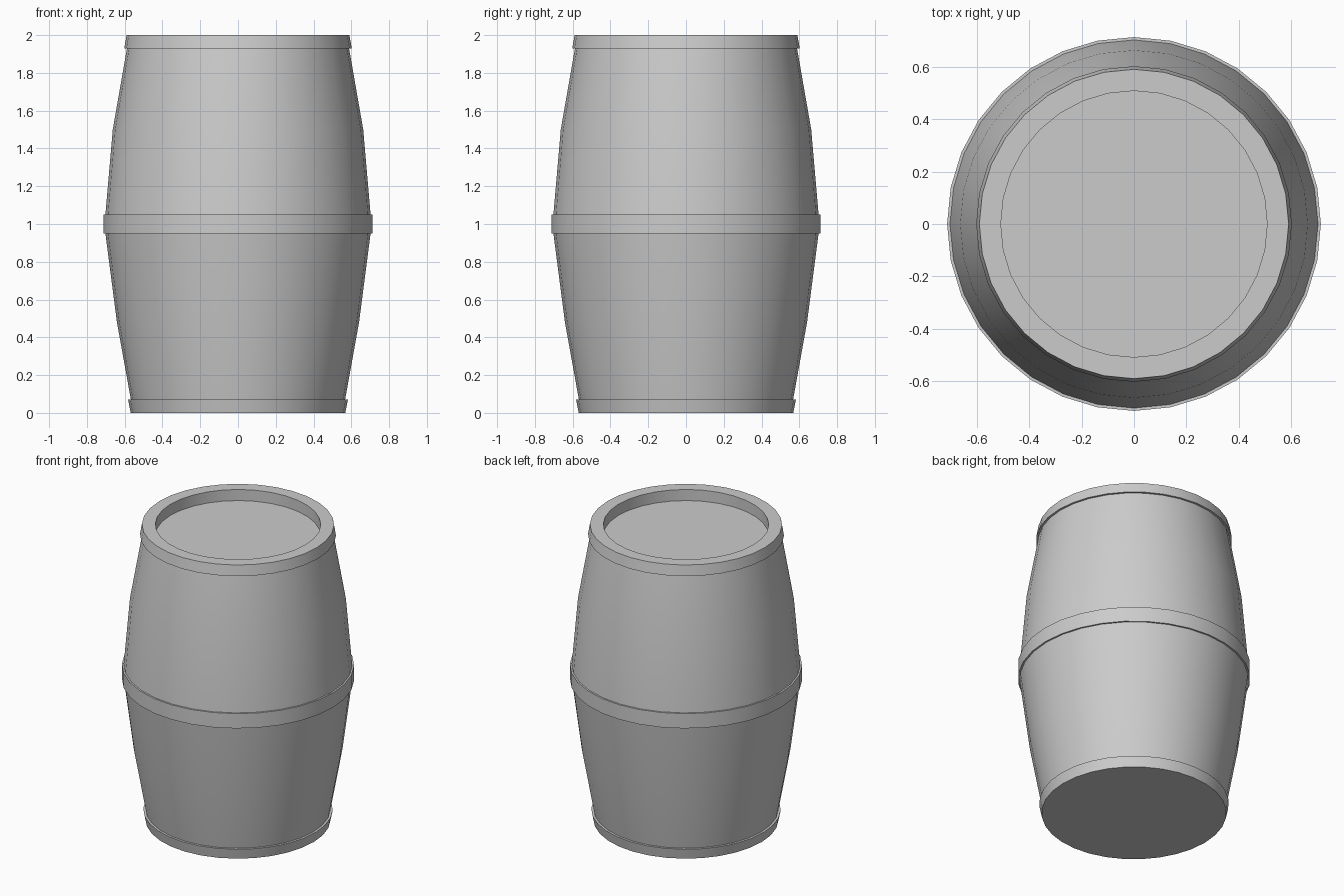
import bpy, bmesh, math

if "Cube" in bpy.data.objects:
    bpy.data.objects.remove(bpy.data.objects["Cube"])

SIDES = 32


def lathe(name, profile):
    """Spin an (radius, z) profile, listed bottom to top, and cap both ends."""
    bm = bmesh.new()
    rings = []
    for r, z in profile:
        rings.append([bm.verts.new((r * math.cos(2 * math.pi * i / SIDES),
                                    r * math.sin(2 * math.pi * i / SIDES), z))
                      for i in range(SIDES)])
    for low, high in zip(rings, rings[1:]):
        for i in range(SIDES):
            j = (i + 1) % SIDES
            bm.faces.new((low[i], low[j], high[j], high[i]))
    bm.faces.new(rings[0][::-1])
    bm.faces.new(rings[-1])
    bmesh.ops.recalc_face_normals(bm, faces=bm.faces)
    mesh = bpy.data.meshes.new(name)
    bm.to_mesh(mesh)
    bm.free()
    obj = bpy.data.objects.new(name, mesh)
    bpy.context.collection.objects.link(obj)
    bpy.context.view_layer.objects.active = obj
    obj.select_set(True)
    bpy.ops.object.shade_smooth_by_angle(angle=math.radians(30))
    obj.select_set(False)
    return obj


# Bulging barrel with raised bottom, middle and top hoops and a recessed lid
lathe("barrel", [
    (0.568, 0.0), (0.582, 0.07),                # bottom hoop
    (0.567, 0.07), (0.641, 0.48), (0.702, 0.95),  # lower staves
    (0.713, 0.95), (0.713, 1.05),               # middle hoop
    (0.702, 1.05), (0.663, 1.5), (0.588, 1.93),  # upper staves
    (0.602, 1.93), (0.59, 2.0),                 # top hoop
    (0.508, 2.0), (0.508, 1.925),               # rim and recessed lid
])
